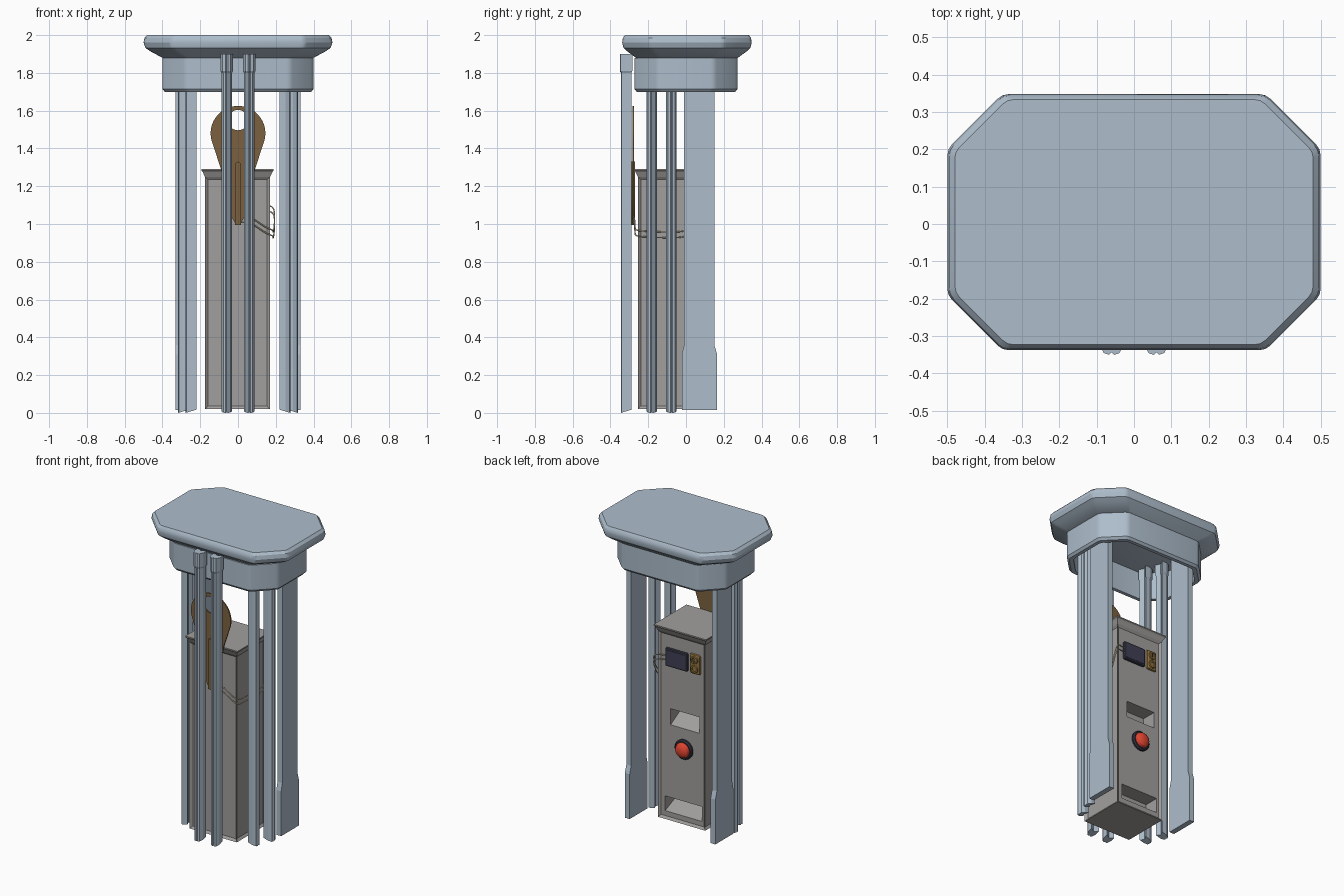
import bpy, bmesh
from math import cos, sin, pi, radians
from mathutils import Vector, Matrix

if "Cube" in bpy.data.objects:
    bpy.data.objects.remove(bpy.data.objects["Cube"])


def material(name, rgb):
    m = bpy.data.materials.new(name)
    m.diffuse_color = (*rgb, 1)
    m.use_nodes = True
    m.node_tree.nodes["Principled BSDF"].inputs["Base Color"].default_value = m.diffuse_color
    return m


BLUE = material("pale_blue_paint", (0.42, 0.51, 0.60))
GREY = material("grey_metal", (0.36, 0.35, 0.34))
BROWN = material("brown_wood", (0.20, 0.12, 0.05))
DARK = material("dark_plastic", (0.03, 0.03, 0.05))
GLASS = material("dark_screen", (0.05, 0.05, 0.09))
RED = material("red_button", (0.75, 0.06, 0.03))
BRONZE = material("bronze", (0.28, 0.17, 0.05))
CREAM = material("cream_wire", (0.75, 0.70, 0.50))


def finish(name, bm, mat, smooth=False):
    bmesh.ops.recalc_face_normals(bm, faces=bm.faces)
    me = bpy.data.meshes.new(name)
    bm.to_mesh(me)
    bm.free()
    ob = bpy.data.objects.new(name, me)
    bpy.context.collection.objects.link(ob)
    me.materials.append(mat)
    if smooth:
        bpy.ops.object.select_all(action='DESELECT')
        ob.select_set(True)
        bpy.context.view_layer.objects.active = ob
        bpy.ops.object.shade_smooth_by_angle(angle=radians(28))
    return ob


def loft(name, rings, mat, closed=False, smooth=False):
    """Skin rings of points; cap the ends unless the rings close on themselves."""
    bm = bmesh.new()
    vs = [[bm.verts.new(p) for p in r] for r in rings]
    n = len(rings[0])
    pairs = list(zip(vs, vs[1:])) + ([(vs[-1], vs[0])] if closed else [])
    for a, b in pairs:
        for i in range(n):
            j = (i + 1) % n
            bm.faces.new((a[i], a[j], b[j], b[i]))
    if not closed:
        bm.faces.new(vs[0])
        bm.faces.new(vs[-1])
    return finish(name, bm, mat, smooth)


def box(name, x, y, z, mat, bevel=0.0):
    bm = bmesh.new()
    bmesh.ops.create_cube(bm, size=1)
    for v in bm.verts:
        v.co = [lo + (c + 0.5) * (hi - lo) for c, (lo, hi) in zip(v.co, (x, y, z))]
    if bevel:
        bmesh.ops.bevel(bm, geom=bm.edges[:], offset=bevel, segments=2, profile=0.5, affect='EDGES')
    return finish(name, bm, mat)


def octagon(hx, hy, c, z, y0=0.005):
    """Octagon with softened corners."""
    quarter = [(hx, hy - c), (hx - c, hy)]
    pts = quarter + [(-x, y) for x, y in quarter[::-1]]
    pts += [(-x, -y) for x, y in quarter] + [(x, -y) for x, y in quarter[::-1]]
    pts = [Vector((x, y0 + y, z)) for x, y in pts]
    out = []
    for i, p in enumerate(pts):
        a = p + (pts[i - 1] - p).normalized() * 0.018
        b = p + (pts[(i + 1) % 8] - p).normalized() * 0.018
        out += [a, (a + 2 * p + b) / 4, b]
    return out


# Roof slab and hollow skirt below it
roof = [(1.88, .40, .125), (1.915, .465, .138), (1.932, .49, .143), (1.96, .50, .147),
        (1.985, .495, .145), (2.0, .48, .14)]
loft("roof", [octagon(w, .343 + (w - .5) * .73, c, z) for z, w, c in roof], BLUE, smooth=True)
skirt = [(1.88, 0), (1.715, 0), (1.70, .012), (1.70, .035), (1.88, .035)]
loft("roof_skirt", [octagon(.40 - d, .273 - d, .125 - d * .4, z, 0) for z, d in skirt],
     BLUE, closed=True, smooth=True)


# Six grooved posts with thicker caps; the rounded side faces outward
def post(name, x, y, turn):
    prof = [(.028, .026), (.028, -.004), (.018, -.026), (.006, -.03), (0, -.024),
            (-.006, -.03), (-.018, -.026), (-.028, -.004), (-.028, .026), (0, .012)]
    rot = Matrix.Rotation(turn, 3, 'Z')

    def ring(z, s, slope=0):
        return [rot @ Vector((a * s, b * s, z + slope * (b + .03))) + Vector((x, y, 0)) for a, b in prof]
    loft(name, [ring(0, 1, .3), ring(1.80, 1), ring(1.81, 1.18), ring(1.90, 1.18)], BLUE)


for side, s in (("left", -1), ("right", 1)):
    post(side + "_front_post", s * .06, -.315, 0)
    post(side + "_side_post_front", s * .247, -.182, s * pi / 2)
    post(side + "_side_post_rear", s * .287, -.077, s * pi / 2)
    # Side panels with a wider foot
    outline = [(.015, -.022, .165), (.31, -.022, .165), (.36, -.01, .15), (1.88, -.01, .15)]
    loft(side + "_panel", [[(s * .295, a, z), (s * .33, a, z), (s * .33, b, z), (s * .295, b, z)]
                           for z, a, b in outline], BLUE)

# Cabinet with recessed panels on four sides
X0, X1, Y0, Y1 = -.175, .17, -.255, .05
body = box("cabinet_body", (X0, X1), (Y0, Y1), (.02, 1.25), GREY)
bm = bmesh.new()
bm.from_mesh(body.data)
walls = [f for f in bm.faces if abs(f.normal.z) < .5]
bmesh.ops.inset_individual(bm, faces=walls, thickness=.022, depth=-.012)
bm.to_mesh(body.data)
bm.free()

# Slot and tray openings with sloping floors, cut into the back
for name, x0, x1, prof in (
        ("slot_cutter", -.125, .085, [(.08, .62), (.08, .75), (-.06, .75), (-.06, .70)]),
        ("tray_cutter", -.145, .125, [(.045, .065), (.045, .165), (-.06, .165), (-.06, .11)])):
    cut = loft(name, [[(x, y, z) for y, z in prof] for x in (x0, x1)], GREY)
    cut.hide_render = True
    mod = body.modifiers.new(name, 'BOOLEAN')
    mod.operation, mod.object, mod.solver = 'DIFFERENCE', cut, 'EXACT'
    bpy.context.view_layer.objects.active = body
    bpy.ops.object.modifier_apply(modifier=mod.name)
    bpy.data.objects.remove(cut)

# Flared lid
lid = [(1.25, 0), (1.275, .012), (1.282, .018), (1.29, .018)]
loft("cabinet_lid", [[(X0 - d, Y0 - d, z), (X1 + d, Y0 - d, z), (X1 + d, Y1 + d, z), (X0 - d, Y1 + d, z)]
                     for z, d in lid], GREY)


# Round parts on the back face
def dial(name, x, z, prof, mat, n=32, sx=1):
    loft(name, [[(x + sx * r * cos(2 * pi * i / n), y, z + r * sin(2 * pi * i / n)) for i in range(n)]
                for y, r in prof], mat, smooth=True)


dial("button_ring", -.015, .51, [(.03, .064), (.048, .064), (.056, .056), (.056, .05)], DARK)
dial("red_button", -.015, .51, [(.04, .049), (.06, .049), (.073, .043), (.082, .03), (.086, .012)], RED)

# Screen
box("screen_frame", (-.044, .116), (.03, .054), (1.03, 1.15), DARK, .008)
box("screen_glass", (-.032, .104), (.05, .056), (1.042, 1.138), GLASS)

# Bronze coin plate
box("coin_plate", (-.136, -.06), (.03, .052), (1.028, 1.16), BRONZE, .012)
for i, z in enumerate((1.125, 1.065)):
    dial("coin_boss_%d" % (i + 1), -.098, z, [(.05, .026), (.06, .024), (.06, .015), (.055, .013)], BRONZE, 20)
box("coin_slit", (-.101, -.095), (.05, .058), (1.11, 1.14), DARK)


# Flat wooden shapes in the front plane
def flat(name, outlines, y, half, mat):
    cu = bpy.data.curves.new(name, 'CURVE')
    cu.dimensions, cu.fill_mode, cu.extrude = '2D', 'BOTH', half
    for pts in outlines:
        sp = cu.splines.new('POLY')
        sp.points.add(len(pts) - 1)
        for p, (a, b) in zip(sp.points, pts):
            p.co = (a, b, 0, 1)
        sp.use_cyclic_u = True
    cu.materials.append(mat)
    ob = bpy.data.objects.new(name, cu)
    ob.rotation_euler.x = pi / 2
    ob.location.y = y
    bpy.context.collection.objects.link(ob)


def arc(cx, cz, r, a0, a1, n):
    return [(cx + r * cos(radians(a0 + (a1 - a0) * i / n)), cz + r * sin(radians(a0 + (a1 - a0) * i / n)))
            for i in range(n + 1)]


paddle = arc(0, 1.48, .145, -22, 202, 36) + [(-.09, 1.29), (-.03, 1.03), (-.012, 1.0),
                                            (.012, 1.0), (.03, 1.03), (.09, 1.29)]
flat("wooden_paddle", [paddle, arc(0, 1.55, .054, 0, 345, 23)], -.279, .004, BROWN)
flat("paddle_rib", [arc(0, 1.315, .015, 0, 180, 10) + [(-.015, .995), (.015, .995)]], -.281, .01, BROWN)

# Two wires running from the paddle round the side to the screen
for i, dz in enumerate((0, .03)):
    cu = bpy.data.curves.new("wire_%d" % (i + 1), 'CURVE')
    cu.dimensions, cu.bevel_depth, cu.bevel_resolution, cu.resolution_u = '3D', .0035, 2, 8
    path = [(.02, -.277, 1.01), (.08, -.272, 1.0), (.14, -.27, .955), (.19, -.268, .935), (.185, -.18, .93),
            (.185, -.05, .925), (.19, .02, .94), (.195, .05, 1.0), (.19, .07, 1.06), (.15, .06, 1.07), (.10, .045, 1.07)]
    sp = cu.splines.new('NURBS')
    sp.points.add(len(path) - 1)
    for p, (x, y, z) in zip(sp.points, path):
        p.co = (x, y, z + dz, 1)
    sp.use_endpoint_u, sp.order_u = True, 3
    cu.materials.append(CREAM)
    bpy.context.collection.objects.link(bpy.data.objects.new(cu.name, cu))
